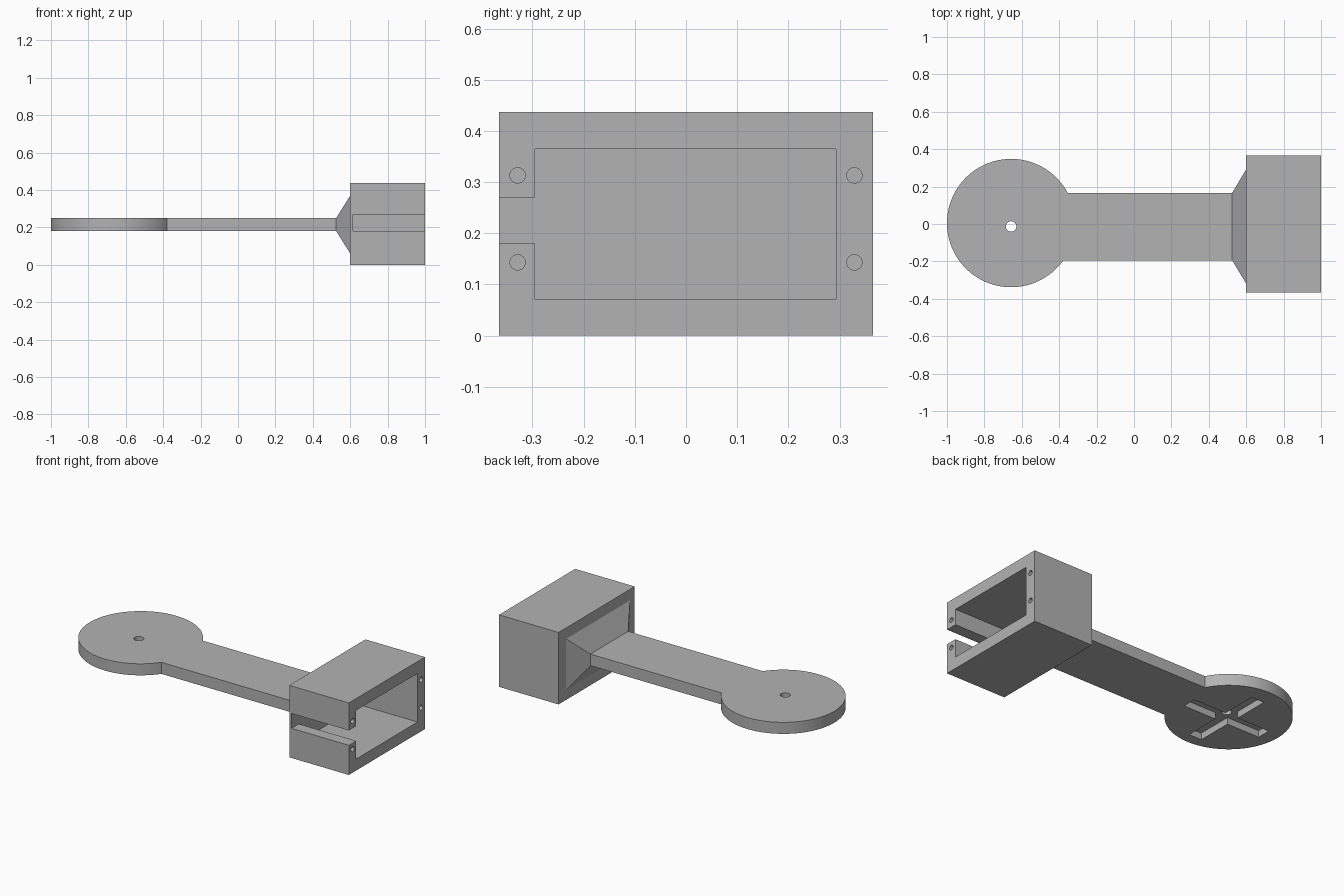
import bpy
import bmesh
from math import sin, cos, asin, pi, radians

default = bpy.data.objects.get("Cube")
if default:
    bpy.data.objects.remove(default, do_unlink=True)

grey = bpy.data.materials.new("matte grey")
grey.use_nodes = True
colour = (0.45, 0.45, 0.45, 1)
grey.diffuse_color = colour
grey.node_tree.nodes["Principled BSDF"].inputs["Base Color"].default_value = colour


def finish(name, bm):
    """Turn a bmesh into a named grey object."""
    bmesh.ops.recalc_face_normals(bm, faces=bm.faces)
    mesh = bpy.data.meshes.new(name)
    bm.to_mesh(mesh)
    bm.free()
    mesh.materials.append(grey)
    obj = bpy.data.objects.new(name, mesh)
    bpy.context.collection.objects.link(obj)
    return obj


def loft(name, start, end):
    """Solid between two matching closed outlines."""
    bm = bmesh.new()
    a = [bm.verts.new(p) for p in start]
    b = [bm.verts.new(p) for p in end]
    bm.faces.new(a)
    bm.faces.new(b)
    for i in range(len(a)):
        j = (i + 1) % len(a)
        bm.faces.new((a[i], a[j], b[j], b[i]))
    return finish(name, bm)


def rect(x, y0, y1, z0, z1):
    return [(x, y0, z0), (x, y1, z0), (x, y1, z1), (x, y0, z1)]


def block(name, x0, x1, y0, y1, z0, z1):
    return loft(name, rect(x0, y0, y1, z0, z1), rect(x1, y0, y1, z0, z1))


def circle(r, n, place):
    return [place(r * cos(2 * pi * i / n), r * sin(2 * pi * i / n)) for i in range(n)]


def carve(obj, cutters):
    """Subtract each cutter, bake the result and remove the cutters."""
    for c in cutters:
        c.hide_render = True
        mod = obj.modifiers.new("cut", "BOOLEAN")
        mod.operation = "DIFFERENCE"
        mod.solver = "EXACT"
        mod.object = c
    deps = bpy.context.evaluated_depsgraph_get()
    baked = bpy.data.meshes.new_from_object(obj.evaluated_get(deps))
    obj.modifiers.clear()
    obj.data = baked
    for c in cutters:
        bpy.data.objects.remove(c, do_unlink=True)


def smooth(obj):
    bpy.ops.object.select_all(action="DESELECT")
    obj.select_set(True)
    bpy.context.view_layer.objects.active = obj
    bpy.ops.object.shade_smooth_by_angle(angle=radians(30))


# Shared sizes
hub_x, hub_y, radius = -0.657, 0.005, 0.343
arm_front, arm_back, arm_bottom, arm_top = -0.195, 0.167, 0.18, 0.25
neck_x, case_x = 0.525, 0.6
hole_y = -0.013

# Round hub and flat arm share one outline
t0 = asin((arm_back - hub_y) / radius)
t1 = 2 * pi + asin((arm_front - hub_y) / radius)
steps = 90
outline = [(neck_x, arm_front), (neck_x, arm_back)]
for i in range(steps + 1):
    t = t0 + (t1 - t0) * i / steps
    outline.append((hub_x + radius * cos(t), hub_y + radius * sin(t)))
arm = loft("arm_with_round_hub",
           [(x, y, arm_bottom) for x, y in outline],
           [(x, y, arm_top) for x, y in outline])

# Cross recess under the hub and shaft hole through it
reach, half, roof = 0.26, 0.042, 0.22
plus = []
for k in range(4):
    c, s = round(cos(k * pi / 2)), round(sin(k * pi / 2))
    for u, v in ((half, -half), (reach, -half), (reach, half)):
        plus.append((hub_x + u * c - v * s, hole_y + u * s + v * c))
cross = loft("cross_cutter", [(x, y, 0.1) for x, y in plus],
             [(x, y, roof) for x, y in plus])
shaft = loft("shaft_cutter",
             circle(0.028, 32, lambda u, v: (hub_x + u, hole_y + v, 0.1)),
             circle(0.028, 32, lambda u, v: (hub_x + u, hole_y + v, 0.3)))
carve(arm, [cross, shaft])
smooth(arm)

# Flared neck between arm and case
loft("flared_neck", rect(neck_x, arm_front, arm_back, arm_bottom, arm_top),
     rect(case_x, -0.32, 0.293, 0.06, 0.37))

# Open case with a side slot and four screw holes
case = block("open_case", case_x, 1, -0.365, 0.365, 0, 0.437)
cutters = [block("cavity_cutter", 0.615, 1.1, -0.295, 0.293, 0.07, 0.365),
           block("slot_cutter", 0.615, 1.1, -0.5, -0.2, 0.18, 0.27)]
for y in (-0.329, 0.329):
    for z in (0.143, 0.313):
        ends = [circle(0.015, 24, lambda u, v: (x, y + u, z + v)) for x in (0.88, 1.1)]
        cutters.append(loft("screw_cutter", *ends))
carve(case, cutters)
smooth(case)
